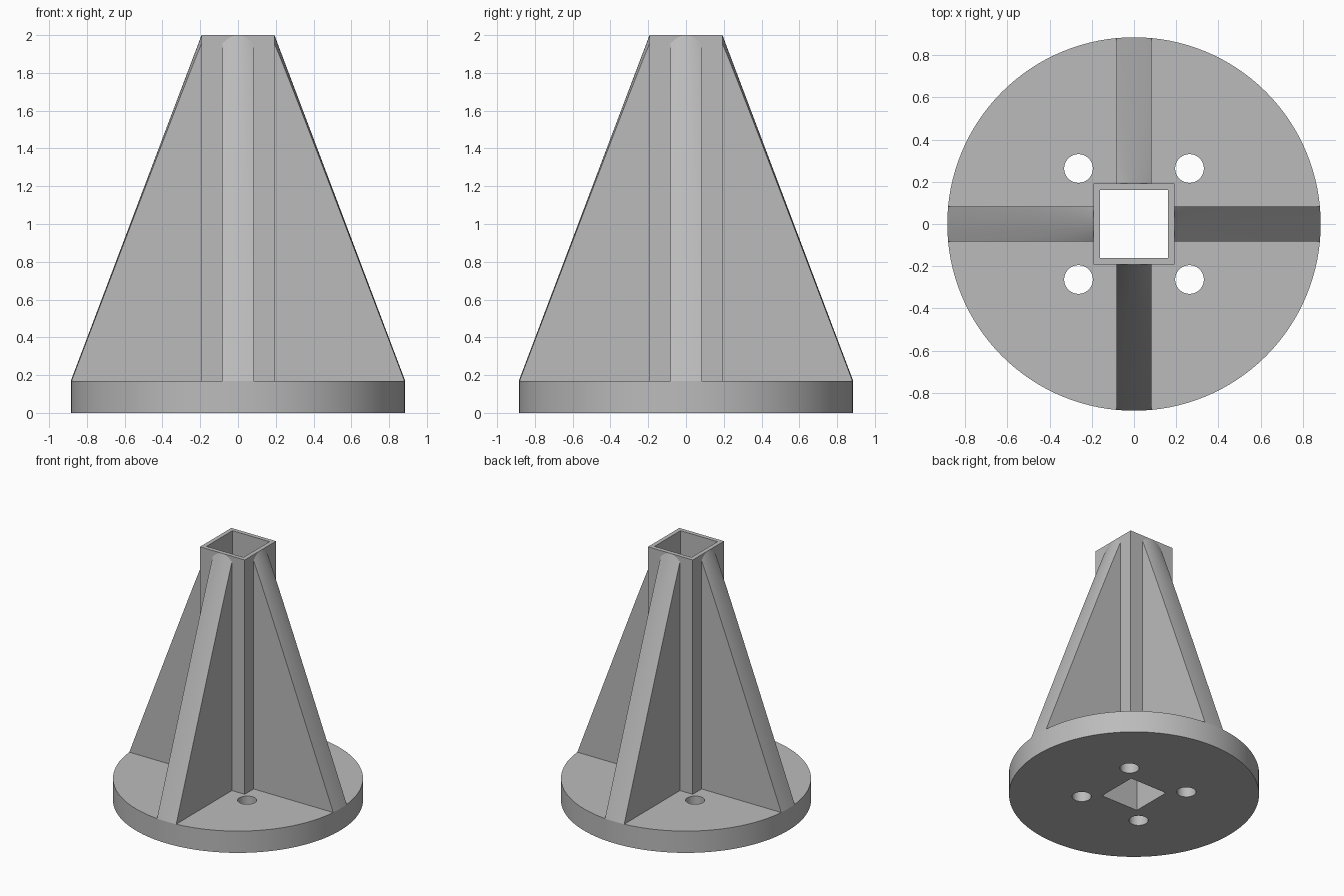
import bpy
import math

if "Cube" in bpy.data.objects:
    bpy.data.objects.remove(bpy.data.objects["Cube"])

R, PLATE, TOP = 0.885, 0.17, 2.0       # base radius, plate thickness, full height
TUBE, BORE, RIB = 0.193, 0.16, 0.083   # half widths
HOLE_R, HOLE_POS = 0.068, 0.263

grey = bpy.data.materials.new("light grey")
grey.diffuse_color = (0.5, 0.5, 0.5, 1)
grey.use_nodes = True
grey.node_tree.nodes["Principled BSDF"].inputs["Base Color"].default_value = grey.diffuse_color


def finish(obj, name):
    obj.name = name
    obj.data.materials.clear()
    obj.data.materials.append(grey)
    return obj


def box(name, hx, hy, z0, z1):
    bpy.ops.mesh.primitive_cube_add(size=1, location=(0, 0, (z0 + z1) / 2))
    obj = bpy.context.object
    obj.scale = (2 * hx, 2 * hy, z1 - z0)
    bpy.ops.object.transform_apply(location=True, rotation=False, scale=True)
    return finish(obj, name)


def cone(name, r0, r1, z0, z1, x=0, y=0, sides=128):
    bpy.ops.mesh.primitive_cone_add(vertices=sides, radius1=r0, radius2=r1,
                                    depth=z1 - z0, location=(x, y, (z0 + z1) / 2))
    return finish(bpy.context.object, name)


def boolean(target, tool, operation):
    """Apply a boolean and remove its helper."""
    mod = target.modifiers.new("cut", 'BOOLEAN')
    mod.operation, mod.object, mod.solver = operation, tool, 'EXACT'
    bpy.context.view_layer.objects.active = target
    bpy.ops.object.modifier_apply(modifier=mod.name)
    bpy.data.objects.remove(tool, do_unlink=True)


def smooth(obj):
    bpy.ops.object.select_all(action='DESELECT')
    obj.select_set(True)
    bpy.context.view_layer.objects.active = obj
    bpy.ops.object.shade_smooth_by_angle(angle=math.radians(25))


# Round base plate with a square bore and four bolt holes
plate = cone("base_plate", R, R, 0, PLATE)
boolean(plate, box("bore_cutter", BORE, BORE, -0.1, 0.3), 'DIFFERENCE')
for sx in (-1, 1):
    for sy in (-1, 1):
        cutter = cone("hole_cutter", HOLE_R, HOLE_R, -0.1, 0.3,
                      sx * HOLE_POS, sy * HOLE_POS, 48)
        boolean(plate, cutter, 'DIFFERENCE')
smooth(plate)

# Square socket tube
tube = box("square_tube", TUBE, TUBE, PLATE, TOP)
boolean(tube, box("tube_cutter", BORE, BORE, 0, TOP + 0.1), 'DIFFERENCE')

# Four ribs: crossed slabs trimmed to a cone, cleared around the tube
for name, hx, hy in (("side_ribs", 1, RIB), ("front_back_ribs", RIB, 1)):
    ribs = box(name, hx, hy, PLATE, TOP)
    boolean(ribs, cone("rib_cone", R, TUBE, PLATE, TOP), 'INTERSECT')
    boolean(ribs, box("tube_clearance", TUBE, TUBE, 0, TOP + 0.1), 'DIFFERENCE')
    smooth(ribs)
